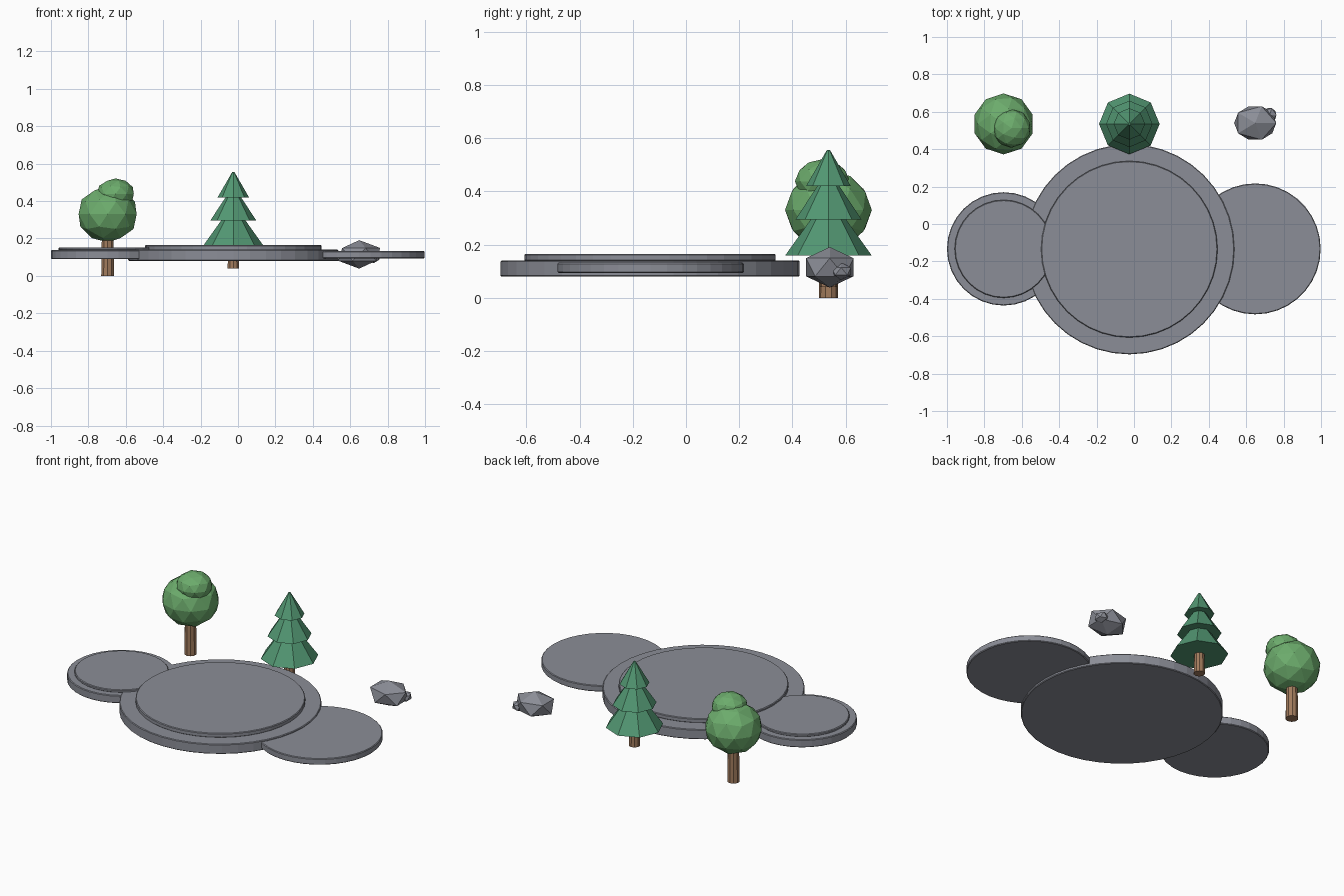
import bpy
import math

if "Cube" in bpy.data.objects:
    bpy.data.objects.remove(bpy.data.objects["Cube"])


def material(name, color):
    m = bpy.data.materials.new(name)
    m.diffuse_color = (*color, 1.0)
    m.use_nodes = True
    m.node_tree.nodes["Principled BSDF"].inputs["Base Color"].default_value = m.diffuse_color
    return m


STONE = material("grey_stone", (0.26, 0.27, 0.31))
LEAF = material("leaf_green", (0.15, 0.41, 0.15))
PINE = material("pine_green", (0.085, 0.31, 0.17))
BARK = material("brown_bark", (0.36, 0.20, 0.11))


def finish(name, mat):
    ob = bpy.context.object
    ob.name = name
    ob.data.materials.append(mat)
    return ob


def cone(name, mat, x, y, z0, z1, r0, r1, sides, turn=0.0):
    """Upright cone, frustum or cylinder between two heights."""
    bpy.ops.mesh.primitive_cone_add(vertices=sides, radius1=r0, radius2=r1, depth=z1 - z0,
                                    location=(x, y, (z0 + z1) / 2), rotation=(0, 0, turn))
    return finish(name, mat)


def disc(name, x, y, z0, z1, r, sides):
    """Stone slab with slightly softened rims."""
    ob = cone(name, STONE, x, y, z0, z1, r, r, sides)
    bev = ob.modifiers.new("soft_rim", 'BEVEL')
    bev.width = 0.004
    bev.segments = 1
    bev.limit_method = 'ANGLE'
    bev.angle_limit = math.radians(40)
    return ob


def blob(name, mat, loc, radii, subdiv):
    """Faceted ball scaled per axis."""
    bpy.ops.mesh.primitive_ico_sphere_add(subdivisions=subdiv, radius=1, location=loc)
    bpy.context.object.scale = radii
    return finish(name, mat)


# Stone platforms
disc("main_platform", -0.025, -0.135, 0.08, 0.14, 0.562, 40)
disc("main_top_plate", -0.025, -0.135, 0.138, 0.165, 0.472, 40)
disc("left_platform", -0.697, -0.133, 0.09, 0.138, 0.303, 32)
disc("left_top_plate", -0.697, -0.133, 0.136, 0.153, 0.262, 32)
disc("right_platform", 0.648, -0.133, 0.094, 0.132, 0.35, 36)

# Round tree
cone("round_tree_trunk", BARK, -0.697, 0.535, 0.0, 0.25, 0.036, 0.032, 10)
blob("round_tree_crown", LEAF, (-0.697, 0.535, 0.33), (0.163, 0.163, 0.15), 2)
blob("round_tree_top", LEAF, (-0.655, 0.512, 0.438), (0.103, 0.103, 0.083), 2)

# Pine tree with three stacked skirts
PX, PY = -0.025, 0.535
cone("pine_trunk", BARK, PX, PY, 0.04, 0.2, 0.032, 0.028, 10)
for i, (z0, z1, r0, r1) in enumerate([(0.16, 0.34, 0.162, 0.034),
                                      (0.295, 0.455, 0.124, 0.018),
                                      (0.42, 0.555, 0.084, 0.006)]):
    cone("pine_skirt_%d" % (i + 1), PINE, PX, PY, z0, z1, r0, r1, 8)

# Rocks
blob("large_rock", STONE, (0.648, 0.54, 0.115), (0.126, 0.105, 0.076), 1)
blob("small_rock", STONE, (0.725, 0.583, 0.1), (0.041, 0.043, 0.032), 1)
